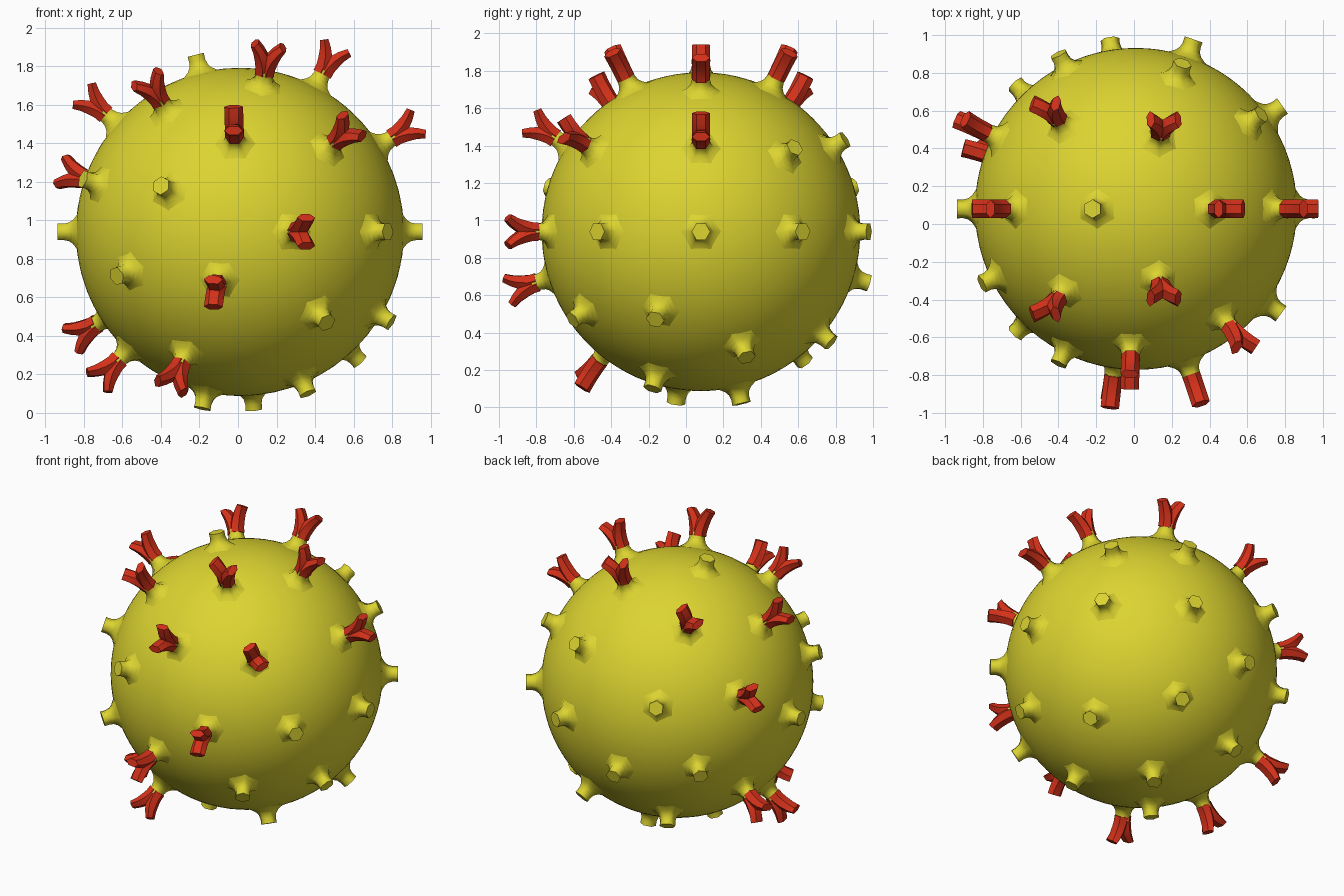
import bpy, bmesh, math
from mathutils import Vector

if "Cube" in bpy.data.objects:
    bpy.data.objects.remove(bpy.data.objects["Cube"])

C = Vector((0.01, 0.08, 0.94))   # ball centre
R = 0.852                        # ball radius
X, Y = Vector((1, 0, 0)), Vector((0, 1, 0))


def material(name, rgb):
    m = bpy.data.materials.new(name)
    m.diffuse_color = (*rgb, 1)
    m.use_nodes = True
    m.node_tree.nodes["Principled BSDF"].inputs["Base Color"].default_value = m.diffuse_color
    return m


yellow = material("yellow", (0.72, 0.66, 0.03))
red = material("red", (0.65, 0.03, 0.01))


def finish(bm, name, mat, angle):
    bmesh.ops.recalc_face_normals(bm, faces=bm.faces)
    me = bpy.data.meshes.new(name)
    bm.to_mesh(me)
    bm.free()
    ob = bpy.data.objects.new(name, me)
    bpy.context.collection.objects.link(ob)
    me.materials.append(mat)
    bpy.ops.object.select_all(action='DESELECT')
    ob.select_set(True)
    bpy.context.view_layer.objects.active = ob
    bpy.ops.object.shade_smooth_by_angle(angle=math.radians(angle))
    return ob


def loft(bm, rings):
    """Join equal-sized rings of points into a closed tube."""
    loops = [[bm.verts.new(p) for p in ring] for ring in rings]
    n = len(loops[0])
    for a, b in zip(loops, loops[1:]):
        for i in range(n):
            bm.faces.new((a[i], a[(i + 1) % n], b[(i + 1) % n], b[i]))
    bm.faces.new(loops[0][::-1])
    bm.faces.new(loops[-1])


def hexagon(centre, a, b):
    return [centre + a * math.cos(k * math.pi / 3) + b * math.sin(k * math.pi / 3)
            for k in range(6)]


def frame(d, ref):
    """Axis, spread direction and thickness direction of a spike."""
    w = Vector(d).normalized()
    u = ref.cross(w)
    if u.length < 1e-3:
        u = Vector((0, 0, 1)).cross(w)
    u.normalize()
    return w, u, w.cross(u)


# Directions of plain stumps
stumps = [
    (0.95, 0, 0), (-0.95, 0, 0), (-0.23, 0, 0.92),
    (-0.41, -0.82, 0.24), (-0.41, 0.82, 0.24),
    (-0.64, -0.66, -0.23), (-0.64, 0.66, -0.23),
    (0.76, -0.55, 0), (0.77, 0.54, 0),
    (0.44, -0.67, -0.46), (0.77, -0.24, -0.46), (0.61, 0.24, -0.66),
    (0.34, -0.25, -0.81), (0.65, 0.49, 0.44), (0.24, 0.75, 0.48),
    (-0.135, 0.88, -0.27), (0.3, 0.88, 0), (0.24, 0.68, -0.58),
    (-0.31, 0.55, -0.69), (-0.8, -0.39, 0.27),
    (-0.19, -0.13, -0.89), (0.07, 0.21, -0.89)]

# Directions of forked spikes: spread in the xz plane, or upright
forks = [(d, Y) for d in (
    (0.14, 0.44, 0.9), (0.14, -0.44, 0.9), (-0.47, 0.54, 0.77), (-0.47, -0.54, 0.77),
    (0.48, 0, 0.92), (0.86, 0, 0.53), (-0.8, 0, 0.7),
    (-0.88, 0.45, 0.3), (-0.84, 0.31, -0.54), (0.55, -0.69, 0.52),
    (0.32, -0.96, 0), (-0.34, -0.6, -0.76), (-0.72, -0.16, -0.76))]
forks += [((-0.03, -0.84, 0.54), X), ((-0.13, -0.97, -0.3), X)]

# Ball
bm = bmesh.new()
bmesh.ops.create_icosphere(bm, subdivisions=5, radius=R)
bmesh.ops.translate(bm, verts=bm.verts, vec=C)
finish(bm, "ball", yellow, 60)

# Flared six-sided stumps: (distance from centre, radius)
flare = [(0.828, 0.135), (0.852, 0.094), (0.868, 0.071), (0.888, 0.056),
         (0.915, 0.049), (0.948, 0.05)]
bm = bmesh.new()
for d, ref in [(d, Y) for d in stumps] + forks:
    w, u, v = frame(d, ref)
    loft(bm, [hexagon(C + w * h, v * r, u * r) for h, r in flare])
finish(bm, "stumps", yellow, 65)

# Red forks: two six-sided prongs parting from a common neck
# (offset along spread, distance from centre, half width)
prong = [(0.010, 0.925, 0.042), (0.012, 0.965, 0.041), (0.026, 1.01, 0.038),
         (0.048, 1.052, 0.030), (0.074, 1.088, 0.023)]
bm = bmesh.new()
for d, ref in forks:
    w, u, v = frame(d, ref)
    for s in (-1, 1):
        rings = []
        for i, (o, h, r) in enumerate(prong):
            p, q = prong[max(i - 1, 0)], prong[min(i + 1, len(prong) - 1)]
            t = (u * s * (q[0] - p[0]) + w * (q[1] - p[1])).normalized()
            rings.append(hexagon(C + u * s * o + w * h, v * 0.049, t.cross(v) * r * 1.1))
        loft(bm, rings)
finish(bm, "forks", red, 40)
